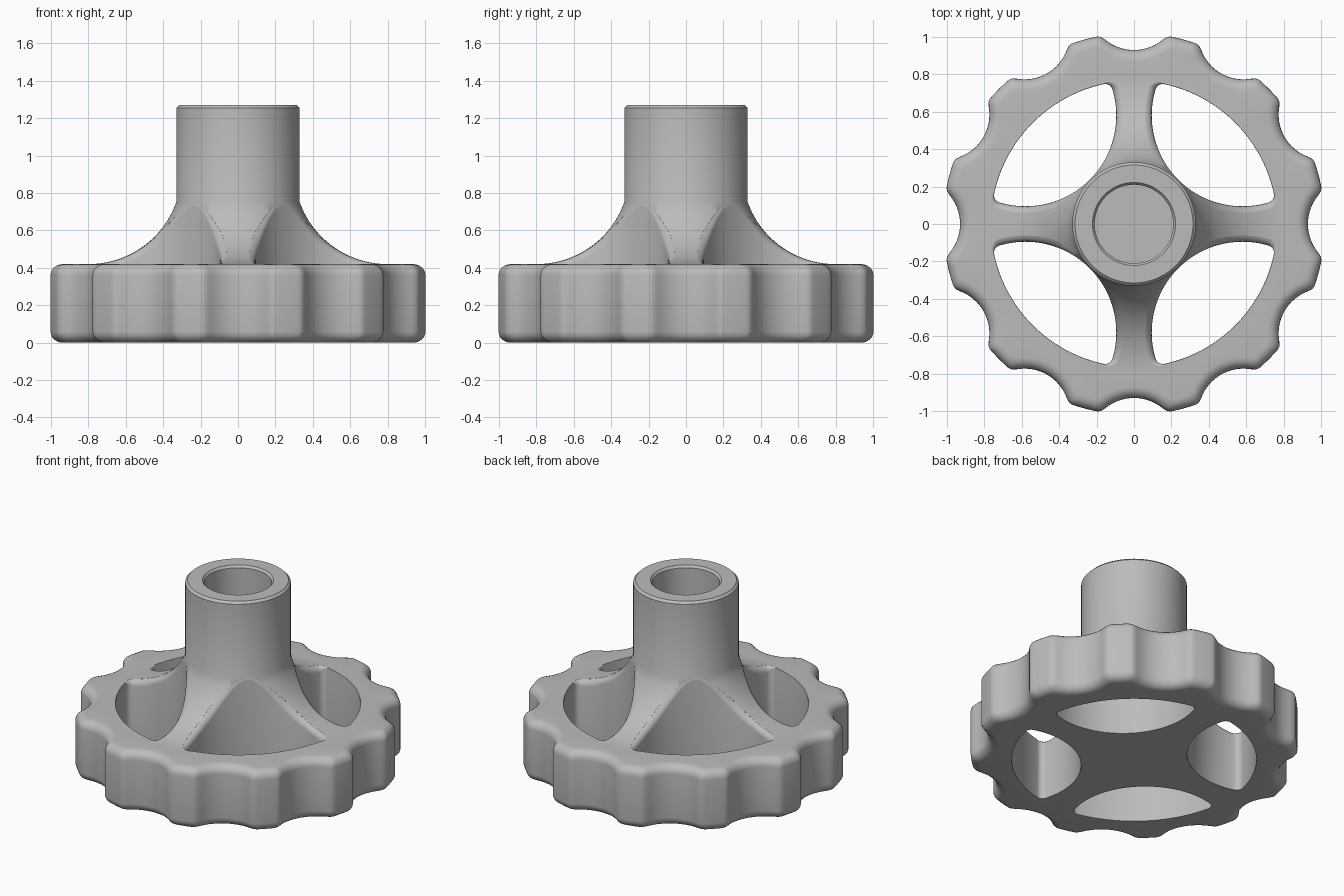
import bpy, bmesh
from math import sin, cos, pi, sqrt, radians, atan2, hypot

old = bpy.data.objects.get("Cube")
if old:
    bpy.data.objects.remove(old, do_unlink=True)

SEG = 360                        # columns around the axis
RIM_Z, RIM_FILLET = 0.42, 0.06
HUB_R, BORE_R = 0.33, 0.21
FLARE_X, FLARE_R = 0.80, 0.50    # arc from the rim up to the hub


def flare_z(r):
    """Height of the upper surface between rim and hub."""
    dx = FLARE_X - min(max(r, HUB_R), FLARE_X)
    return RIM_Z + FLARE_R - sqrt(FLARE_R ** 2 - dx ** 2)


def grip_radius(theta, inset):
    """Outer outline with twelve finger scallops, moved inwards by inset."""
    step = pi / 6
    t = (theta + step / 2) % step - step / 2
    centre, rad, outer = 1.17, 0.24 + inset, 1.021 - inset
    gap = rad ** 2 - (centre * sin(t)) ** 2
    if gap <= 0:
        return outer
    scallop = centre * cos(t) - sqrt(gap)
    k = 0.03                     # soft corner between lobe and scallop
    h = max(k - abs(outer - scallop), 0) / k
    return min(outer, scallop) - h * h * k / 4


def make_object(name, bm):
    bmesh.ops.recalc_face_normals(bm, faces=bm.faces[:])
    mesh = bpy.data.meshes.new(name)
    bm.to_mesh(mesh)
    bm.free()
    ob = bpy.data.objects.new(name, mesh)
    bpy.context.collection.objects.link(ob)
    return ob


def skin(bm, loops):
    """Join successive closed loops of points with quads."""
    rows = [[bm.verts.new(p) for p in loop] for loop in loops]
    for a, b in zip(rows, rows[1:]):
        n = len(a)
        for i in range(n):
            j = (i + 1) % n
            bm.faces.new((a[i], a[j], b[j], b[i]))
    return rows


# Handwheel body: scalloped rim, flare, hub and blind bore
angles = [2 * pi * i / SEG for i in range(SEG)]
fillet = [(RIM_FILLET * (1 - sin(a)), RIM_FILLET * (1 - cos(a)))
          for a in (radians(15 * k) for k in range(7))]
rim = fillet + [(d, RIM_Z - z) for d, z in reversed(fillet)]
loops = [[(grip_radius(t, d) * cos(t), grip_radius(t, d) * sin(t), z)
          for t in angles] for d, z in rim]

profile = []
for k in range(21):
    r = FLARE_X + (HUB_R - FLARE_X) * k / 20
    profile.append((r, flare_z(r)))
profile += [(HUB_R, 1.255), (HUB_R - 0.015, 1.27), (BORE_R + 0.012, 1.27),
            (BORE_R, 1.255), (BORE_R, 0.5)]
loops += [[(r * cos(t), r * sin(t), z) for t in angles] for r, z in profile]

bm = bmesh.new()
rows = skin(bm, loops)
bm.faces.new(rows[0])
bm.faces.new(rows[-1])
wheel = make_object("handwheel", bm)

# Window outline between spokes: two arcs joined by rounded corners
A_DIST, A_R, B_R, CORNER = 0.82, 0.485, 0.765, 0.04
ra, rb = A_R - CORNER, B_R - CORNER
px = (A_DIST ** 2 + rb ** 2 - ra ** 2) / (2 * A_DIST)
py = sqrt(rb ** 2 - px ** 2)
ang_a, ang_b = atan2(py, px - A_DIST), atan2(py, px)


def arc(cx, cy, rad, start, end, n, w0, w1):
    """Points as centre, radius, direction and edge rounding weight."""
    return [(cx, cy, rad, start + (end - start) * i / n, w0 + (w1 - w0) * i / n)
            for i in range(n)]


outline = (arc(0, 0, B_R, -ang_b, ang_b, 40, 0, 0)
           + arc(px, py, CORNER, ang_b, ang_a, 10, 0, 1)
           + arc(A_DIST, 0, A_R, ang_a, 2 * pi - ang_a, 60, 1, 1)
           + arc(px, -py, CORNER, -ang_a, -ang_b, 10, 1, 0))


def window_loop(turn, level):
    """One loop of the cutter; level is a fillet angle, 'low' or 'high'."""
    pts = []
    for cx, cy, rad, a, w in outline:
        r0 = hypot(cx + rad * cos(a), cy + rad * sin(a))
        s = min(max((r0 - HUB_R) / 0.12, 0), 1)
        f = 0.003 + 0.037 * w * s
        ang = 0 if level == "low" else radians(80 if level == "high" else level)
        e = f * (1 - cos(ang))
        x, y = cx + (rad + e) * cos(a), cy + (rad + e) * sin(a)
        if level == "low":
            z = -0.1
        elif level == "high":
            z = 1.0
        else:
            z = flare_z(hypot(x, y)) - f * (1 - sin(ang))
        pts.append((x * cos(turn) - y * sin(turn),
                    x * sin(turn) + y * cos(turn), z))
    return pts


# Cut the four windows, leaving spokes with rounded upper edges
bpy.context.view_layer.objects.active = wheel
for q in range(4):
    bm = bmesh.new()
    turn = pi / 4 + q * pi / 2
    rows = skin(bm, [window_loop(turn, lv)
                     for lv in ("low", 0, 20, 40, 60, 80, "high")])
    bm.faces.new(rows[0])
    bm.faces.new(rows[-1])
    cutter = make_object("window_cutter", bm)
    cutter.hide_render = True
    mod = wheel.modifiers.new("window", "BOOLEAN")
    mod.operation, mod.solver, mod.object = "DIFFERENCE", "EXACT", cutter
    bpy.ops.object.modifier_apply(modifier=mod.name)
    bpy.data.objects.remove(cutter, do_unlink=True)

# Grey metal and smooth shading with crisp edges
mat = bpy.data.materials.new("grey_metal")
mat.use_nodes = True
grey = (0.5, 0.5, 0.5, 1)
mat.diffuse_color = grey
mat.node_tree.nodes["Principled BSDF"].inputs["Base Color"].default_value = grey
wheel.data.materials.clear()
wheel.data.materials.append(mat)
bpy.ops.object.select_all(action="DESELECT")
wheel.select_set(True)
bpy.ops.object.shade_smooth_by_angle(angle=radians(32))
